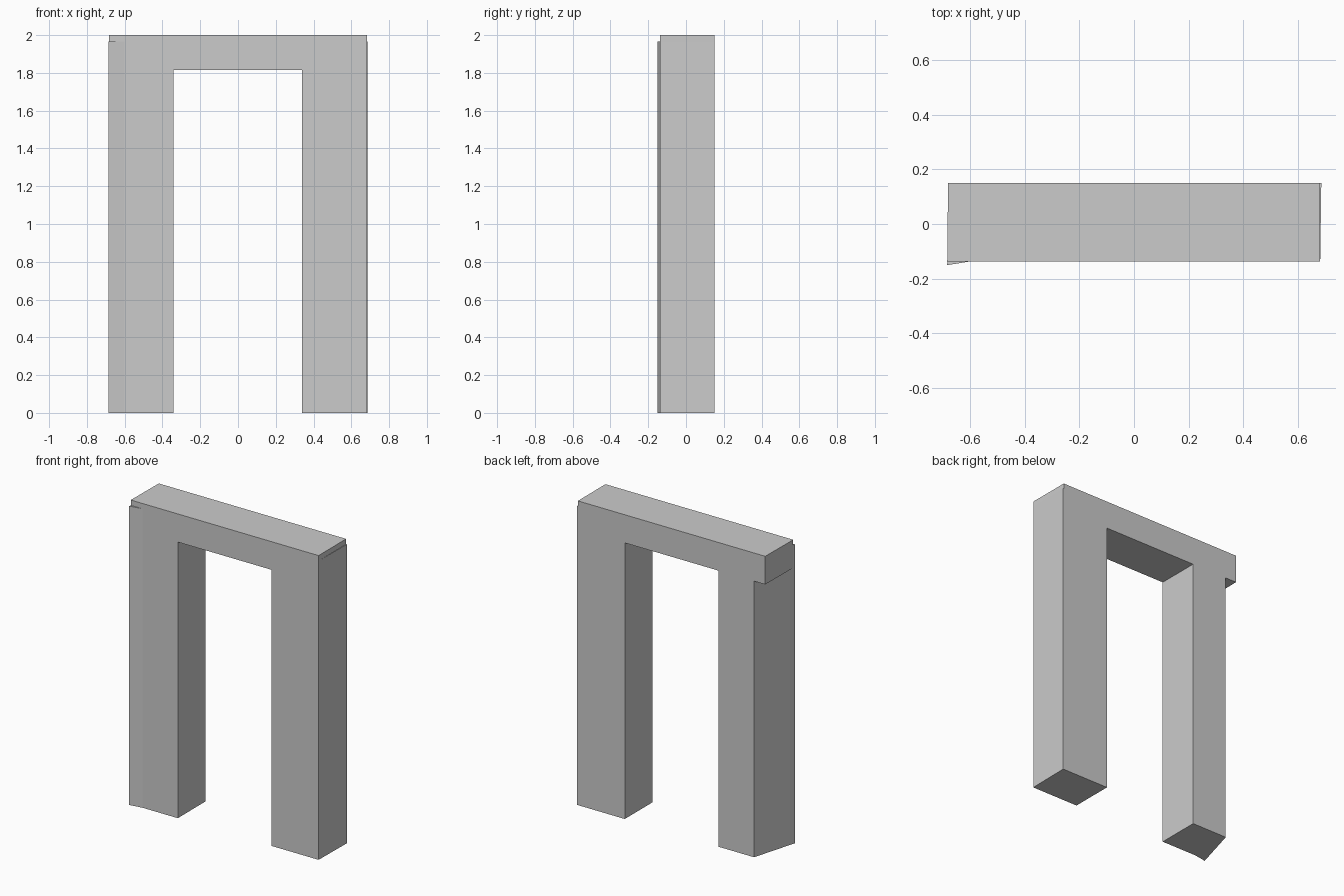
import bpy
import bmesh

if "Cube" in bpy.data.objects:
    bpy.data.objects.remove(bpy.data.objects["Cube"])


def prism(name, outline, z0, z1):
    """Extrude a plan outline (counter-clockwise) from z0 up to z1."""
    bm = bmesh.new()
    base = bm.faces.new([bm.verts.new((x, y, z0)) for x, y in outline])
    top = bmesh.ops.extrude_face_region(bm, geom=[base])["geom"]
    for v in top:
        if isinstance(v, bmesh.types.BMVert):
            v.co.z = z1
    bmesh.ops.recalc_face_normals(bm, faces=bm.faces)
    mesh = bpy.data.meshes.new(name)
    bm.to_mesh(mesh)
    bm.free()
    obj = bpy.data.objects.new(name, mesh)
    bpy.context.collection.objects.link(obj)
    return obj


FRONT, BACK = -0.137, 0.15
LEG_TOP = 1.965

# Lintel across the top
frame = prism("door_frame", [(-0.684, FRONT), (0.682, FRONT), (0.681, BACK), (-0.681, BACK)],
              1.815, 2.0)

# Left leg, with angled outer side and flared front corner
left_leg = prism("left_leg", [(-0.342, FRONT), (-0.342, BACK), (-0.60, BACK),
                              (-0.686, -0.151), (-0.60, FRONT)], 0, LEG_TOP)

# Right leg, plain post
right_leg = prism("right_leg", [(0.34, FRONT), (0.682, FRONT), (0.686, BACK), (0.34, BACK)],
                  0, LEG_TOP)

# Merge the legs into the frame
bpy.context.view_layer.objects.active = frame
for leg in (left_leg, right_leg):
    mod = frame.modifiers.new("join_" + leg.name, 'BOOLEAN')
    mod.operation = 'UNION'
    mod.solver = 'EXACT'
    mod.object = leg
    bpy.ops.object.modifier_apply(modifier=mod.name)
    bpy.data.objects.remove(leg)
